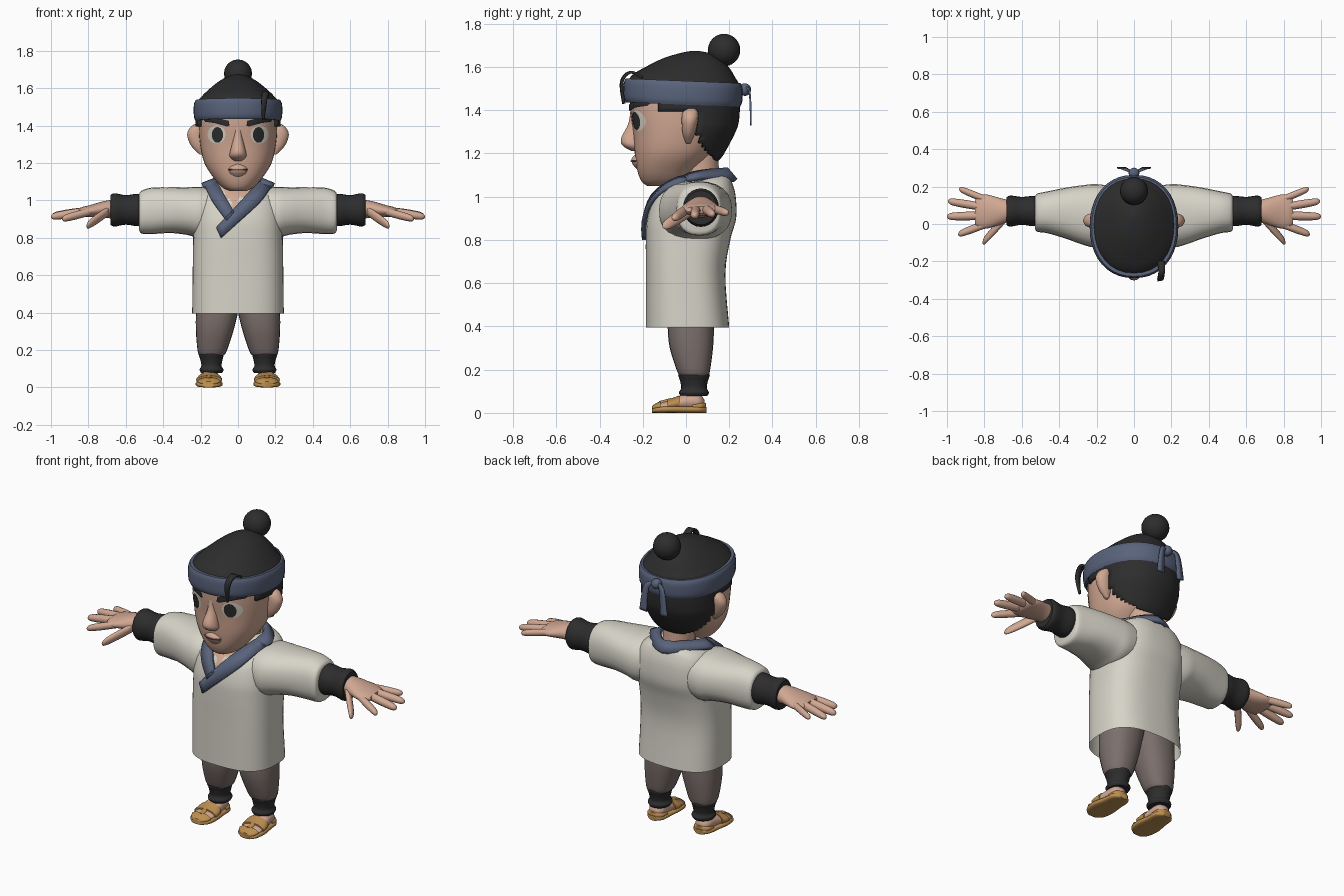
import bpy
import bmesh
import math
from mathutils import Vector
from mathutils.bvhtree import BVHTree

cube = bpy.data.objects.get("Cube")
if cube:
    bpy.data.objects.remove(cube, do_unlink=True)


def material(name, rgb):
    m = bpy.data.materials.new(name)
    m.use_nodes = True
    m.diffuse_color = (*rgb, 1)
    bsdf = m.node_tree.nodes["Principled BSDF"]
    bsdf.inputs["Base Color"].default_value = (*rgb, 1)
    bsdf.inputs["Roughness"].default_value = 0.8
    return m


SKIN = material("skin", (.64, .39, .29))
CLOTH = material("cream cloth", (.68, .66, .58))
TROUSER = material("brown grey cloth", (.20, .16, .148))
DARK = material("black", (.026, .026, .027))
BLUE = material("slate blue", (.10, .125, .20))
STRAW = material("straw", (.50, .27, .08))
WHITE = material("eye white", (.68, .65, .57))
LIP = material("lip brown", (.27, .12, .09))


def finish(name, bm, mat, mirror=False, solid=0, angle=50):
    """Turn a bmesh into a smooth shaded object."""
    bmesh.ops.recalc_face_normals(bm, faces=bm.faces)
    me = bpy.data.meshes.new(name)
    bm.to_mesh(me)
    bm.free()
    me.materials.append(mat)
    for p in me.polygons:
        p.use_smooth = True
    me.set_sharp_from_angle(angle=math.radians(angle))
    ob = bpy.data.objects.new(name, me)
    bpy.context.collection.objects.link(ob)
    if solid:
        mod = ob.modifiers.new("thickness", "SOLIDIFY")
        mod.thickness, mod.offset = solid, 0
    if mirror:
        ob.modifiers.new("mirror", "MIRROR")
    return ob


def spline(rows, steps):
    """Catmull-Rom samples through rows of numbers."""
    out = []
    for i in range(len(rows) - 1):
        a, b, c, d = (rows[min(max(i + k, 0), len(rows) - 1)] for k in (-1, 0, 1, 2))
        for s in range(steps):
            t = s / steps
            out.append([q + .5 * t * (r - p + t * (2*p - 5*q + 4*r - s3 + t * (3*(q - r) + s3 - p)))
                        for p, q, r, s3 in zip(a, b, c, d)])
    return out + [list(rows[-1])]


def loft(name, mat, rows, axis="z", n=24, power=2, steps=4, caps=True,
         mirror=False, keep=None, tilt=0, solid=0):
    """Skin rounded sections; row = position on axis, then low/high of the other two axes."""
    bm = bmesh.new()
    rings = []
    for t, a0, a1, b0, b1 in spline(rows, steps):
        ring = []
        for k in range(n):
            c, s = math.cos(2 * math.pi * k / n), math.sin(2 * math.pi * k / n)
            a = (a0 + a1) / 2 + (a1 - a0) / 2 * math.copysign(abs(c) ** (2 / power), c)
            b = (b0 + b1) / 2 + (b1 - b0) / 2 * math.copysign(abs(s) ** (2 / power), s)
            x, y, z = {"x": (t, a, b), "y": (a, t, b), "z": (a, b, t)}[axis]
            ring.append(bm.verts.new((x, y, z - tilt * y)))
        rings.append(ring)
    for r, q in zip(rings, rings[1:]):
        for k in range(n):
            bm.faces.new((r[k], r[(k + 1) % n], q[(k + 1) % n], q[k]))
    if caps:
        bm.faces.new(rings[0])
        bm.faces.new(rings[-1])
    if keep:
        drop = [f for f in bm.faces if not keep(f.calc_center_median())]
        bmesh.ops.delete(bm, geom=drop, context="FACES")
    return finish(name, bm, mat, mirror, solid)


def sym(*rows):
    """Rows of (z, half width, front y, back y)."""
    return [(z, -w, w, f, b) for z, w, f, b in rows]


def tree(ob):
    return BVHTree.FromPolygons([v.co for v in ob.data.vertices],
                                [p.vertices for p in ob.data.polygons])


def front(surface, x, z, fallback, lift):
    hit = surface.ray_cast(Vector((x, -2, z)), Vector((0, 1, 0)))[0]
    return (hit.y if hit else fallback) - lift


def decal(name, mat, surface, outline, lift, mirror=False):
    """Thin plate following the front of a surface; outline in x, z."""
    bm = bmesh.new()
    m = len(outline)
    cx, cz = sum(p[0] for p in outline) / m, sum(p[1] for p in outline) / m
    rings = []
    for k in range(1, 6):
        pts = [(cx + (x - cx) * k / 5, cz + (z - cz) * k / 5) for x, z in outline]
        rings.append([bm.verts.new((x, front(surface, x, z, 0, lift), z)) for x, z in pts])
    bm.faces.new(rings[0])
    for r, q in zip(rings, rings[1:]):
        for k in range(m):
            bm.faces.new((r[k], r[(k + 1) % m], q[(k + 1) % m], q[k]))
    return finish(name, bm, mat, mirror)


def oval(x, z, rx, rz, n=20):
    return [(x + rx * math.cos(2 * math.pi * k / n), z + rz * math.sin(2 * math.pi * k / n))
            for k in range(n)]


def ribbon(name, mat, edge_a, edge_b, solid, surface=None, mirror=False):
    bm = bmesh.new()
    rows = []
    for edge in (edge_a, edge_b):
        row = []
        for x, y, z in spline(edge, 6):
            if surface and y < 0:
                y = front(surface, x, z, y, .012)
            row.append(bm.verts.new((x, y, z)))
        rows.append(row)
    for k in range(len(rows[0]) - 1):
        bm.faces.new((rows[0][k], rows[0][k + 1], rows[1][k + 1], rows[1][k]))
    return finish(name, bm, mat, mirror, solid)


def ball(name, mat, at, r):
    bm = bmesh.new()
    bmesh.ops.create_uvsphere(bm, u_segments=20, v_segments=12, radius=r)
    bmesh.ops.translate(bm, verts=bm.verts, vec=at)
    return finish(name, bm, mat)


# Head, with nose, lips and ears
head = loft("head", SKIN, sym(
    (1.05, .045, -.18, -.06), (1.07, .085, -.205, 0), (1.12, .13, -.225, .04), (1.2, .18, -.237, .12),
    (1.3, .203, -.245, .17), (1.4, .21, -.258, .21), (1.5, .205, -.26, .22)), n=40, power=2.3)
face = tree(head)
loft("nose", SKIN, sym((1.42, .022, -.255, -.2), (1.34, .024, -.266, -.2), (1.27, .04, -.3, -.2),
                       (1.235, .044, -.292, -.2), (1.21, .02, -.25, -.2)))
loft("lips", SKIN, sym((1.125, .03, -.225, -.18), (1.15, .05, -.247, -.18),
                       (1.175, .05, -.252, -.18), (1.195, .02, -.235, -.18)))
loft("mouth_line", LIP, sym((1.16, .045, -.2545, -.2), (1.168, .055, -.2575, -.2)), steps=1)
loft("ear", SKIN, [(1.245, .19, .205, 0, .02), (1.29, .17, .25, -.015, .04), (1.35, .18, .272, -.02, .055),
                   (1.39, .19, .255, -.015, .055), (1.408, .21, .23, .01, .04)], mirror=True)
loft("neck", SKIN, sym((.98, .1, -.06, .17), (1.06, .085, -.03, .155), (1.2, .085, -.02, .15)))

# Eyes and brows
decal("eye_white", WHITE, face, oval(.115, 1.352, .048, .048), .003, True)
decal("pupil", DARK, face, oval(.11, 1.35, .03, .042), .006, True)
decal("brow", DARK, face, [(.045, 1.40), (.06, 1.395), (.12, 1.412), (.175, 1.42), (.185, 1.435),
                           (.14, 1.45), (.09, 1.435), (.05, 1.425)], .009, True)

# Hair: cap, nape, bun and loose lock
loft("hair_cap", DARK, sym(
    (1.46, .22, -.265, .24), (1.52, .222, -.27, .245), (1.56, .19, -.245, .225), (1.6, .148, -.18, .2),
    (1.64, .097, -.1, .16), (1.665, .05, -.02, .11), (1.675, .01, .03, .06)), n=32, power=2.2, tilt=.02)
loft("nape_hair", DARK, sym((1.17, .15, -.2, .145), (1.2, .185, -.24, .17), (1.3, .217, -.25, .223),
                            (1.36, .221, -.26, .24), (1.46, .221, -.265, .245)),
     n=56, power=2.2, steps=6, caps=False, solid=.012,
     keep=lambda c: c.y > .045 + .75 * max(0, 1.29 - c.z) or (c.z > 1.40 and c.y > -.12))
ball("hair_bun", DARK, (0, .176, 1.678), .075)
ribbon("loose_lock", DARK, [(.125, -.2, 1.55), (.13, -.26, 1.575), (.125, -.3, 1.53), (.13, -.29, 1.43)],
       [(.165, -.2, 1.55), (.165, -.255, 1.575), (.155, -.295, 1.53), (.14, -.285, 1.43)], .012)

# Headband with knot and tails
loft("headband", BLUE, sym((1.425, .228, -.278, .25), (1.45, .236, -.288, .26), (1.51, .236, -.288, .262),
                           (1.535, .226, -.28, .252)), n=40, power=2.2, tilt=.04)
ball("headband_knot", BLUE, (0, .272, 1.495), .029)
ribbon("headband_tail", BLUE, [(.0, .275, 1.5), (.035, .295, 1.47), (.045, .3, 1.33)],
       [(.015, .275, 1.51), (.065, .295, 1.48), (.09, .3, 1.335)], .008, mirror=True)

# Tunic body and sleeves
tunic = loft("tunic", CLOTH, sym(
    (.395, .245, -.185, .2), (.64, .242, -.185, .182), (.8, .24, -.186, .205), (.9, .24, -.18, .232),
    (1.0, .225, -.145, .23), (1.06, .19, -.08, .215), (1.09, .14, -.03, .2), (1.103, .1, .0, .18)),
    n=48, power=2.7, caps=False)
chest = tree(tunic)
loft("sleeve", CLOTH, [(.1, -.1, .2, .84, 1.06), (.2, -.125, .213, .8, 1.072), (.27, -.112, .208, .815, 1.07),
                       (.36, -.08, .195, .825, 1.07), (.46, -.05, .175, .82, 1.068),
                       (.515, -.042, .163, .822, 1.052), (.528, -.03, .15, .84, 1.035)],
     axis="x", power=2.4, mirror=True)

# Open neckline and crossed collar
decal("chest_skin", SKIN, chest, [(-.11, 1.085), (-.05, 1.09), (.05, 1.09), (.11, 1.085), (.06, 1.02),
                                  (-.02, .93), (-.07, 1.02)], .005)
ribbon("collar", BLUE,
       [(-.02, -.18, .935), (-.07, -.1, 1.02), (-.105, -.03, 1.085), (-.115, .07, 1.115), (0, .185, 1.128),
        (.115, .07, 1.115), (.105, -.03, 1.085), (.05, -.1, 1.03), (-.115, -.19, .855)],
       [(-.06, -.19, .89), (-.13, -.12, .985), (-.17, -.02, 1.06), (-.18, .07, 1.085), (0, .23, 1.075),
        (.18, .07, 1.085), (.17, -.02, 1.06), (.1, -.12, .975), (-.09, -.19, .80)], .022, chest)

# Wrist wraps
loft("wrist_wrap", DARK, [(.51, 0, .14, .87, 1.025), (.54, -.012, .15, .862, 1.035), (.6, -.004, .145, .87, 1.028),
                          (.66, -.014, .152, .86, 1.038), (.682, -.004, .142, .87, 1.028)],
     axis="x", mirror=True)

# Hands
loft("palm", SKIN, [(.66, .015, .125, .9, 1.005), (.72, -.005, .14, .908, .995), (.79, -.025, .158, .91, .975),
                    (.83, -.02, .15, .912, .965), (.85, 0, .13, .925, .955)], axis="x", mirror=True)


def finger(name, start, end, r):
    rows = []
    for t, k in ((0, 1), (.5, 1.05), (.85, .9), (.96, .6), (1, .15)):
        x, y, z = Vector(start).lerp(Vector(end), t)
        rows.append((x, y - r * k, y + r * k, z - r * k, z + r * k))
    loft(name, SKIN, rows, axis="x", n=12, steps=3, mirror=True)


finger("little_finger", (.79, .13, .945), (.935, .188, .925), .019)
finger("ring_finger", (.80, .09, .945), (.995, .122, .918), .021)
finger("middle_finger", (.80, .045, .943), (1, .04, .912), .022)
finger("index_finger", (.79, .0, .94), (.94, -.055, .9), .021)
finger("thumb", (.69, .03, .945), (.81, -.1, .862), .026)

# Trouser legs and ankle wraps
loft("trouser_leg", TROUSER, [(.17, .08, .2, -.025, .1), (.19, .062, .215, -.04, .11), (.3, .025, .225, -.075, .125),
                              (.4, 0, .225, -.085, .13), (.5, -.02, .22, -.085, .135)],
     power=2.3, mirror=True)
loft("ankle_wrap", DARK, [(.078, .085, .198, -.025, .098), (.095, .077, .206, -.033, .106),
                          (.115, .088, .196, -.022, .096), (.15, .082, .202, -.028, .102),
                          (.175, .076, .21, -.036, .11), (.192, .084, .202, -.028, .102)], mirror=True)

# Feet and sandals
loft("foot", SKIN, [(-.148, .13, .18, .015, .03), (-.12, .1, .208, .01, .045), (-.07, .093, .217, .01, .06),
                    (0, .1, .205, .01, .09), (.06, .105, .195, .01, .09), (.085, .13, .17, .015, .06)],
     axis="y", mirror=True)
loft("sandal_sole", STRAW, [(-.157, .125, .19, 0, .02), (-.13, .092, .217, 0, .03), (-.07, .082, .227, 0, .035),
                            (0, .09, .215, 0, .032), (.065, .095, .205, 0, .032), (.095, .125, .175, 0, .028)],
     axis="y", power=3, mirror=True)
loft("sandal_toe", STRAW, [(-.157, .13, .185, .01, .032), (-.14, .103, .206, .01, .044),
                           (-.118, .092, .216, .01, .054)], axis="y", mirror=True)
loft("sandal_strap", STRAW, [(-.085, .086, .223, .01, .063), (-.06, .084, .224, .01, .07),
                             (-.03, .088, .218, .01, .081)], axis="y", mirror=True)
loft("sandal_middle_strip", STRAW, [(-.125, .137, .173, .02, .054), (-.07, .137, .173, .02, .069)],
     axis="y", mirror=True)
loft("sandal_heel", STRAW, [(.03, .097, .203, .01, .045), (.07, .1, .2, .01, .05), (.092, .125, .175, .01, .045)],
     axis="y", power=2.5, mirror=True)
